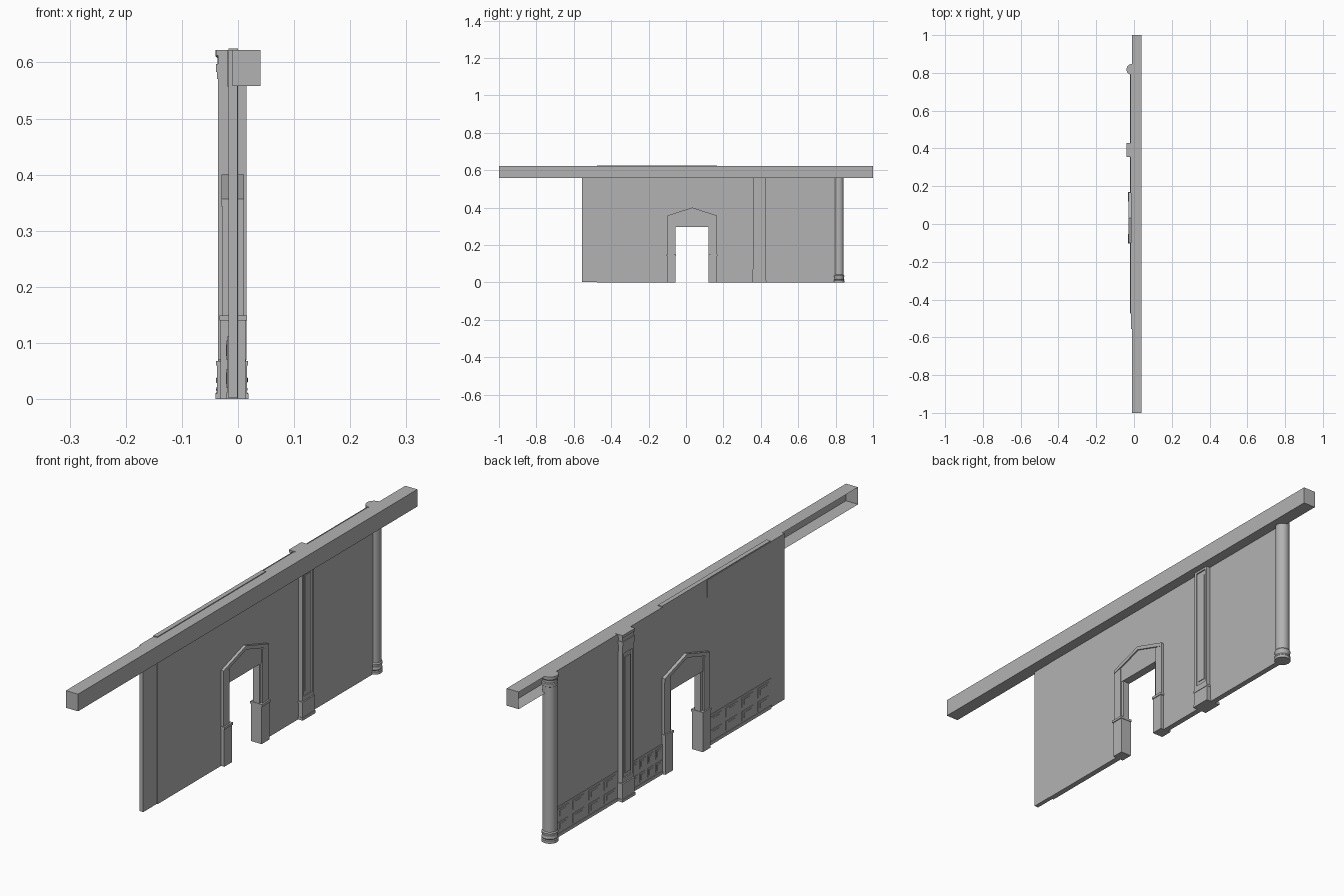
import bpy, bmesh, math

if "Cube" in bpy.data.objects:
    bpy.data.objects.remove(bpy.data.objects["Cube"])

XB, XF = -0.017, 0.0      # wall back and front faces
DOOR_MID = 0.033          # y centre of the doorway

stone = bpy.data.materials.new("dark_grey_stone")
stone.diffuse_color = (0.45, 0.45, 0.45, 1)
stone.use_nodes = True
stone.node_tree.nodes["Principled BSDF"].inputs["Base Color"].default_value = stone.diffuse_color


def finish(name, bm):
    bmesh.ops.recalc_face_normals(bm, faces=bm.faces)
    me = bpy.data.meshes.new(name)
    bm.to_mesh(me)
    bm.free()
    me.materials.append(stone)
    ob = bpy.data.objects.new(name, me)
    bpy.context.collection.objects.link(ob)
    return ob


def add_box(bm, x0, x1, y0, y1, z0, z1):
    v = [bm.verts.new((x, y, z)) for x in (x0, x1) for y in (y0, y1) for z in (z0, z1)]
    for f in ((0, 1, 3, 2), (4, 6, 7, 5), (0, 4, 5, 1), (2, 3, 7, 6), (0, 2, 6, 4), (1, 5, 7, 3)):
        bm.faces.new([v[i] for i in f])


def boxes(name, items):
    bm = bmesh.new()
    for b in items:
        add_box(bm, *b)
    return finish(name, bm)


def prism(name, outline, x0, x1):
    """Extrude a (y, z) outline along x."""
    bm = bmesh.new()
    a = [bm.verts.new((x0, y, z)) for y, z in outline]
    b = [bm.verts.new((x1, y, z)) for y, z in outline]
    bm.faces.new(a)
    bm.faces.new(b[::-1])
    n = len(a)
    for i in range(n):
        j = (i + 1) % n
        bm.faces.new((a[i], a[j], b[j], b[i]))
    return finish(name, bm)


def lathe(name, profile, cx, cy, sides=32):
    bm = bmesh.new()
    rings = [[bm.verts.new((cx + r * math.cos(2 * math.pi * k / sides),
                            cy + r * math.sin(2 * math.pi * k / sides), z))
              for k in range(sides)] for r, z in profile]
    for a, b in zip(rings, rings[1:]):
        for k in range(sides):
            j = (k + 1) % sides
            bm.faces.new((a[k], a[j], b[j], b[k]))
    bm.faces.new(rings[0])
    bm.faces.new(rings[-1])
    ob = finish(name, bm)
    bpy.ops.object.select_all(action='DESELECT')
    ob.select_set(True)
    bpy.context.view_layer.objects.active = ob
    bpy.ops.object.shade_smooth_by_angle(angle=math.radians(35))


# wall with doorway notch, slightly taller over the middle bay
prism("wall", [(-0.475, 0), (-0.06, 0), (-0.06, 0.30), (0.126, 0.30), (0.126, 0), (0.82, 0),
               (0.82, 0.62), (0.165, 0.62), (0.165, 0.625), (-0.475, 0.625)], XB, XF)
boxes("wall_end", [(XB, XF - 0.001, -0.557, -0.475, 0.002, 0.621)])

# long ceiling beam: thin channel, open at the back
bm = bmesh.new()
add_box(bm, -0.01, 0.04, -1, 1, 0.558, 0.622)
bm.faces.ensure_lookup_table()
bmesh.ops.delete(bm, geom=[bm.faces[0]], context='FACES_ONLY')
finish("ceiling_beam", bm)

# frieze bands along the top of the back face
for i, (y0, y1) in enumerate(((-0.475, -0.1), (0.165, 0.36), (0.425, 0.80))):
    boxes(f"frieze_{i}", [(-0.019, XB, y0, y1, 0.557, 0.622)])


# dado along the foot of the back face: thin slab with stacked raised panels
def dado(name, y0, y1, cols, rows=2):
    z0, z1 = 0.012, 0.112
    items = [(-0.0185, XB, y0, y1, 0, z1), (-0.0205, XB, y0, y1, 0, z0)]
    step, ph = (y1 - y0) / cols, (z1 - z0) / rows
    for c in range(cols):
        for r in range(rows):
            y, z = y0 + step * c, z0 + ph * r
            m = step * 0.14
            items.append((-0.0205, -0.018, y + m, y + step - m, z + 0.008, z + ph - 0.008))
            items.append((-0.0215, -0.018, y + 2 * m, y + step - 2 * m, z + 0.015, z + ph - 0.015))
    boxes(name, items)


dado("dado_left", -0.475, -0.1, 4)
dado("dado_middle", 0.165, 0.355, 4)
dado("dado_right", 0.43, 0.80, 4)

# pilaster: core, raised frame and inner panel on both faces, base and capital
py0, py1, fw = 0.358, 0.425, 0.009
parts = [(-0.031, 0.011, py0, py1, 0, 0.622)]
for xa, xb, xp in ((-0.036, -0.031, -0.034), (0.0155, 0.011, 0.0135)):
    x0, x1 = sorted((xa, xb))
    p0, p1 = sorted((xp, xb))
    parts += [(x0, x1, py0, py0 + fw, 0.07, 0.57), (x0, x1, py1 - fw, py1, 0.07, 0.57),
              (x0, x1, py0 + fw, py1 - fw, 0.07, 0.085),
              (x0, x1, py0 + fw, py1 - fw, 0.550, 0.57),
              (p0, p1, py0 + 2 * fw, py1 - 2 * fw, 0.10, 0.532)]
boxes("pilaster_shaft", parts)
boxes("pilaster_base", [(-0.040, 0.019, 0.354, 0.430, 0, 0.010),
                        (-0.037, 0.016, 0.356, 0.428, 0.010, 0.060),
                        (-0.039, 0.018, 0.355, 0.429, 0.060, 0.068)])
boxes("pilaster_capital", [(-0.037, 0.016, 0.357, 0.426, 0.570, 0.583),
                           (-0.039, 0.018, 0.356, 0.428, 0.583, 0.597),
                           (-0.036, 0.015, 0.357, 0.426, 0.597, 0.612),
                           (-0.039, 0.018, 0.355, 0.429, 0.612, 0.622)])

# round end column
lathe("end_column", [(0.029, 0), (0.029, 0.010), (0.0265, 0.013), (0.0285, 0.017), (0.0265, 0.022),
                     (0.0265, 0.028), (0.0285, 0.031), (0.0285, 0.037), (0.025, 0.041),
                     (0.025, 0.582), (0.028, 0.584), (0.028, 0.595), (0.0255, 0.598),
                     (0.0255, 0.607), (0.029, 0.611), (0.029, 0.622)], -0.011, 0.818)

# door jambs, mirrored about the doorway centre
for side, s in (("left", -1), ("right", 1)):
    def jamb(x0, x1, inner, outer, z0, z1):
        a, b = sorted((DOOR_MID + s * inner, DOOR_MID + s * outer))
        return (x0, x1, a, b, z0, z1)
    boxes(f"door_jamb_{side}", [
        jamb(-0.031, 0.013, 0.088, 0.133, 0, 0.140),       # plinth
        jamb(-0.033, 0.016, 0.086, 0.136, 0.140, 0.149),   # impost
        jamb(-0.028, 0.010, 0.098, 0.133, 0.149, 0.350),   # outer post
        jamb(-0.022, 0.004, 0.088, 0.098, 0.149, 0.298)])  # inner stop

# gabled lintel with raised raking trim
L, R, M = DOOR_MID - 0.133, DOOR_MID + 0.133, DOOR_MID
prism("door_lintel", [(L, 0.297), (R, 0.297), (R, 0.350), (M, 0.392), (L, 0.350)], -0.025, 0.006)
prism("door_gable_trim", [(L, 0.343), (M, 0.386), (R, 0.343), (R, 0.357), (M, 0.400), (L, 0.357)],
      -0.029, 0.011)
